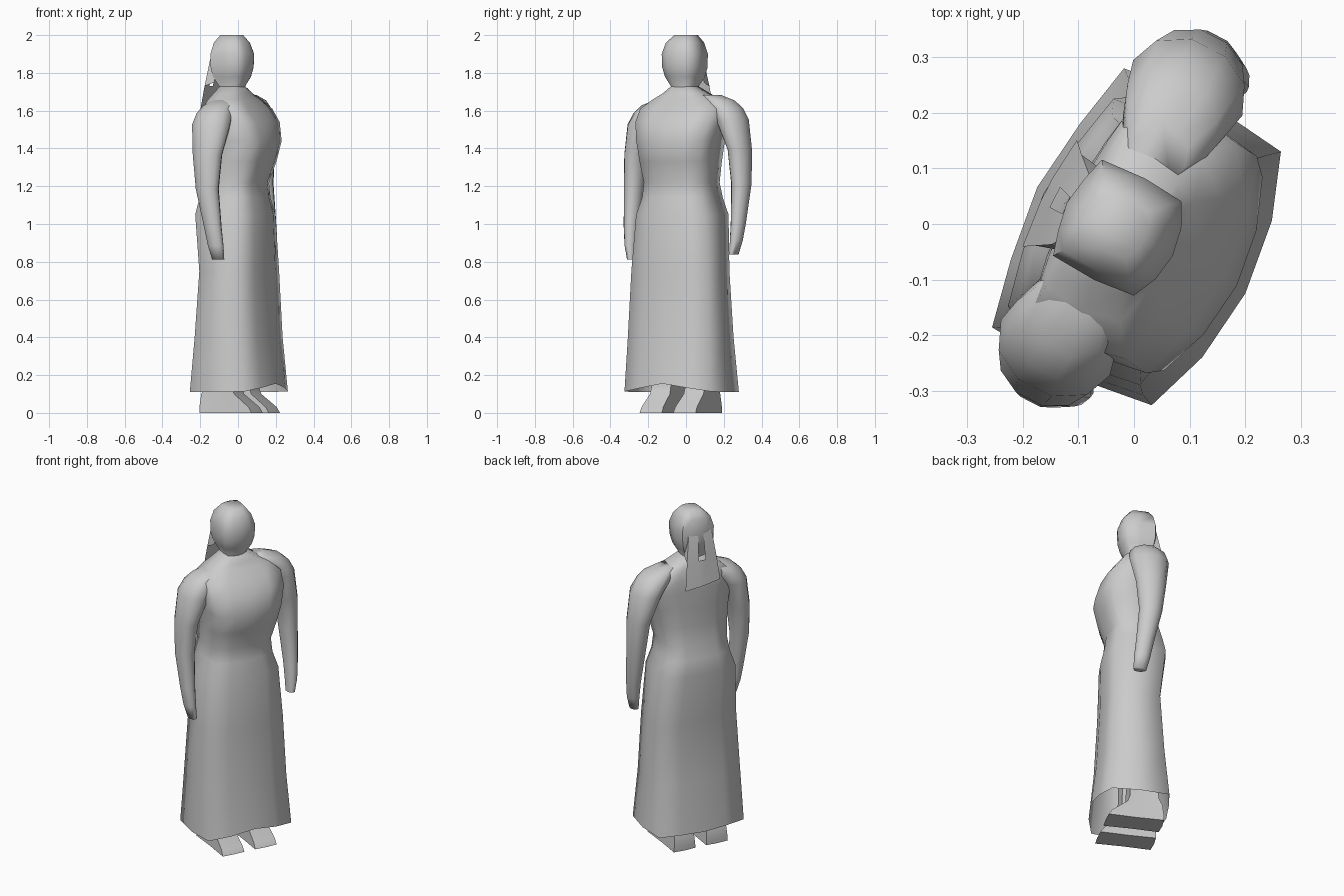
import bpy, bmesh, math
from mathutils import Matrix

cube = bpy.data.objects.get("Cube")
if cube:
    bpy.data.objects.remove(cube, do_unlink=True)

TURN = Matrix.Rotation(math.radians(-27), 4, 'Z')   # the figure is turned on its base

mat = bpy.data.materials.new("plain_grey")
mat.use_nodes = True
GREY = (0.6, 0.6, 0.6, 1)
mat.diffuse_color = GREY
mat.node_tree.nodes["Principled BSDF"].inputs["Base Color"].default_value = GREY

# half outlines of a cross-section: (depth, width) factors from front to back
BOXY = [(1, 0), (.92, .5), (.72, .93), (0, 1), (-.8, .95), (-.92, .5), (-1, 0)]
ROUND = [(math.cos(i * math.pi / 5), math.sin(i * math.pi / 5)) for i in range(6)]
SQUARE = [(1, 0), (.98, .95), (0, .9), (-.97, .95), (-1, 0)]


def finish(bm, name, angle):
    bmesh.ops.recalc_face_normals(bm, faces=bm.faces)
    bm.transform(TURN)
    me = bpy.data.meshes.new(name)
    bm.to_mesh(me)
    bm.free()
    me.materials.append(mat)
    ob = bpy.data.objects.new(name, me)
    bpy.context.collection.objects.link(ob)
    bpy.ops.object.select_all(action='DESELECT')
    ob.select_set(True)
    bpy.context.view_layer.objects.active = ob
    bpy.ops.object.shade_smooth_by_angle(angle=math.radians(angle))


def loft(name, rings, half, cap_low=True, hem=0, angle=80):
    """Skin level rings given as (height, front, back, half width, side offset)."""
    outline = half + [(d, -w) for d, w in half[-2:0:-1]]
    bm = bmesh.new()
    loops = []
    for k, (z, front, back, wide, side) in enumerate(rings):
        mid, deep = (front + back) / 2, (front - back) / 2
        lift = hem if k == 0 else 0
        loops.append([bm.verts.new((mid + deep * d, side + wide * w,
                                    z + lift * (1 - abs(w)) * (d > 0)))
                      for d, w in outline])
    n = len(outline)
    for low, high in zip(loops, loops[1:]):
        for i in range(n):
            j = (i + 1) % n
            bm.faces.new((low[i], low[j], high[j], high[i]))
    bm.faces.new(loops[-1])
    if cap_low:
        bm.faces.new(loops[0][::-1])
    finish(bm, name, angle)


# long dress, open at the hem, rising to sloped shoulders
loft("dress", [
    (.11, .235, -.185, .275, -.02), (.4, .205, -.155, .26, -.025),
    (.75, .185, -.13, .245, -.025), (1.05, .18, -.17, .22, -.025),
    (1.14, .16, -.155, .19, -.025), (1.22, .15, -.13, .182, -.025),
    (1.33, .19, -.125, .195, -.02), (1.44, .215, -.125, .21, -.015),
    (1.54, .185, -.125, .235, -.01), (1.61, .13, -.12, .235, -.005),
    (1.66, .085, -.11, .175, -.005), (1.69, .06, -.1, .12, -.01),
    (1.73, .04, -.08, .06, -.02)], BOXY, cap_low=False, hem=.045)

# head and neck
loft("head", [
    (1.66, .05, -.08, .07, -.02), (1.73, .042, -.085, .062, -.02),
    (1.78, .072, -.115, .088, -.02), (1.83, .085, -.125, .1, -.02),
    (1.9, .088, -.125, .102, -.02), (1.96, .065, -.11, .085, -.02),
    (2.0, .03, -.085, .05, -.015)], BOXY, angle=60)

# arms hanging from the shoulders, and feet with ankles
for label, s in (("left", 1), ("right", -1)):
    loft(label + "_arm", [(z + .014 * s, a + ra, a - ra, rb, s * b) for z, a, b, ra, rb in (
        (.825, .037, .303, .036, .023), (.9, .027, .313, .045, .033),
        (1.0, .012, .318, .05, .04), (1.2, -.02, .319, .065, .053),
        (1.38, -.025, .307, .085, .062), (1.54, -.025, .262, .11, .085),
        (1.6, -.025, .22, .1, .095), (1.64, -.02, .18, .085, .09),
        (1.67, -.02, .13, .055, .06))], ROUND)
    loft(label + "_foot", [
        (0, .178, -.14, .07, s * .1 - .02), (.03, .16, -.14, .068, s * .1 - .02),
        (.1, .07, -.13, .062, s * .1 - .02), (.14, .055, -.11, .06, s * .1 - .02),
        (.35, .05, -.09, .055, s * .1 - .02)], SQUARE, angle=60)

# head cloth falling behind, with a gap where its folds part
bm = bmesh.new()
rows = [(1.96, -.09, -.06, .03), (1.87, -.115, -.1, .045),
        (1.73, -.14, -.115, .068), (1.6, -.16, -.127, .088)]
grid = []
for z, a, right, left in rows:
    grid.append([bm.verts.new((a - .008 * (c in (1, 2)), right + (left - right) * t,
                               z - .03 * t * (z < 1.65)))
                 for c, t in enumerate((0, .4, .62, 1))])
for r in range(3):
    for c in range(3):
        if (r, c) != (1, 1):
            bm.faces.new((grid[r][c], grid[r][c + 1], grid[r + 1][c + 1], grid[r + 1][c]))
# side flaps tuck against the head
for col, side in ((0, -.1), (3, .06)):
    tuck = [bm.verts.new((a, side, z)) for z, a in ((1.94, -.06), (1.87, -.07), (1.75, -.09))]
    for r in range(2):
        bm.faces.new((grid[r][col], grid[r + 1][col], tuck[r + 1], tuck[r]))
finish(bm, "head_cloth", 30)
